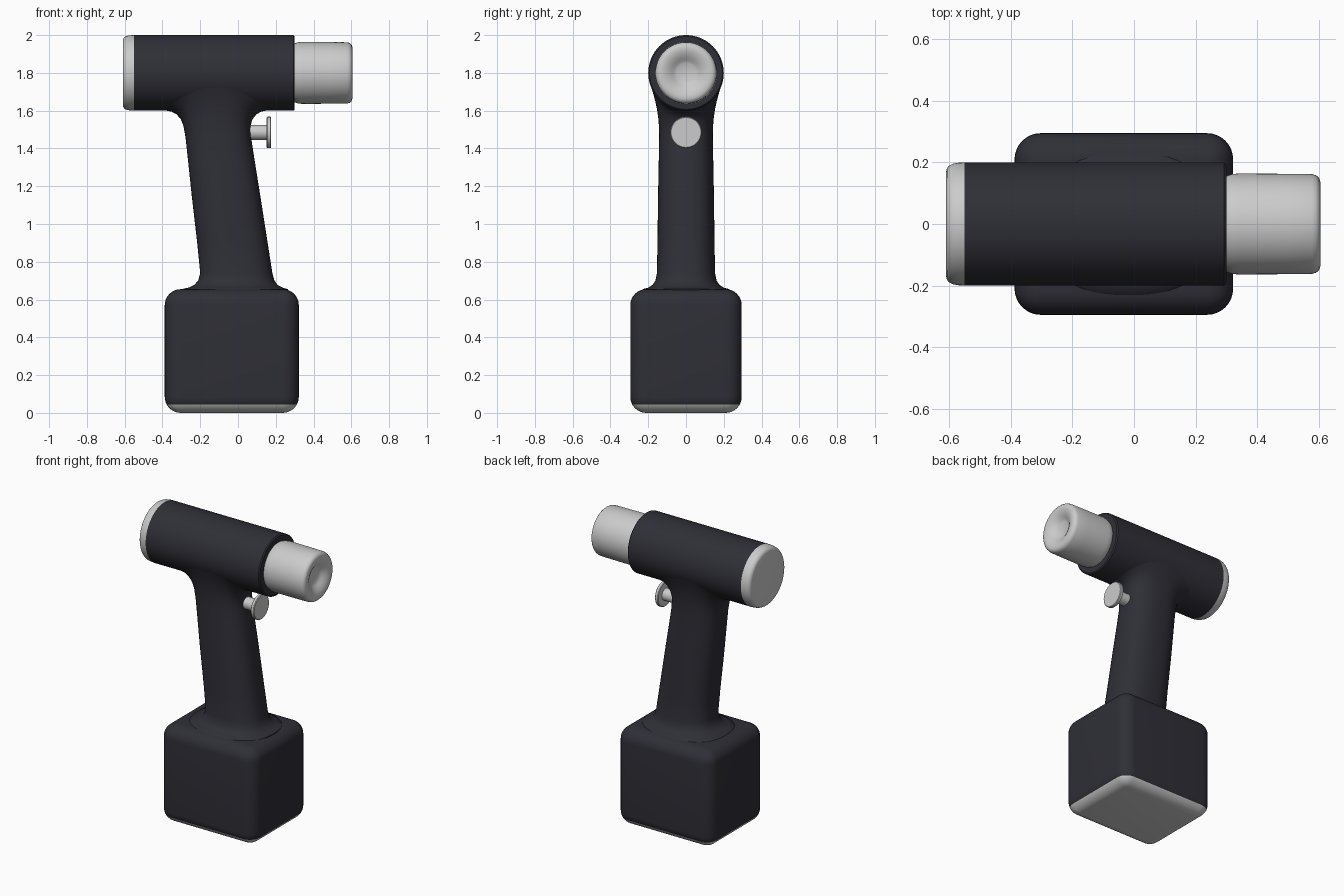
import bpy, bmesh, math
from mathutils import Matrix

if "Cube" in bpy.data.objects:
    bpy.data.objects.remove(bpy.data.objects["Cube"])


def material(name, rgb):
    m = bpy.data.materials.new(name)
    m.diffuse_color = (*rgb, 1)
    m.use_nodes = True
    m.node_tree.nodes["Principled BSDF"].inputs["Base Color"].default_value = m.diffuse_color
    return m


DARK = material("charcoal", (0.028, 0.028, 0.038))
GREY = material("light_grey", (0.6, 0.6, 0.6))


def finish(name, bm, mats, angle=35):
    bmesh.ops.recalc_face_normals(bm, faces=bm.faces)
    me = bpy.data.meshes.new(name)
    bm.to_mesh(me)
    bm.free()
    for m in mats:
        me.materials.append(m)
    ob = bpy.data.objects.new(name, me)
    bpy.context.collection.objects.link(ob)
    bpy.ops.object.select_all(action='DESELECT')
    ob.select_set(True)
    bpy.context.view_layer.objects.active = ob
    bpy.ops.object.shade_smooth_by_angle(angle=math.radians(angle))
    return ob


def loft(bm, rings):
    """Skin a list of closed point rings and cap both ends."""
    vs = [[bm.verts.new(p) for p in r] for r in rings]
    n = len(vs[0])
    for a, b in zip(vs, vs[1:]):
        for i in range(n):
            j = (i + 1) % n
            bm.faces.new((a[i], a[j], b[j], b[i]))
    bm.faces.new(vs[0])
    bm.faces.new(vs[-1])


def lathe(name, profile, z, mat, n=64):
    """Turn (x, radius) pairs around an axis along x at height z."""
    bm = bmesh.new()
    loft(bm, [[(x, r * math.cos(2 * math.pi * i / n), z + r * math.sin(2 * math.pi * i / n))
               for i in range(n)] for x, r in profile])
    return finish(name, bm, [mat])


# Motor barrel, rear cap and front nozzle with a shallow dimple
lathe("barrel", [(-0.55, 0.2), (0.293, 0.2), (0.3, 0.193)], 1.8, DARK)
lathe("rear_cap", [(-0.61, 0.172), (-0.607, 0.182), (-0.6, 0.19), (-0.588, 0.196),
                   (-0.57, 0.199), (-0.55, 0.2)], 1.8, GREY)
lathe("nozzle", [(0.29, 0.15), (0.303, 0.157), (0.318, 0.162), (0.34, 0.164), (0.5, 0.163),
                 (0.578, 0.162), (0.592, 0.158), (0.601, 0.15), (0.605, 0.138), (0.604, 0.12),
                 (0.598, 0.1), (0.587, 0.08), (0.576, 0.065), (0.568, 0.05)], 1.8, GREY)

# Trigger button on its stem
lathe("trigger_stem", [(0.0, 0.04), (0.155, 0.04)], 1.485, GREY, 32)
lathe("trigger_button", [(0.152, 0.079), (0.156, 0.083), (0.172, 0.083), (0.176, 0.079)],
      1.485, GREY, 48)

# Handle: (z, back x, front x, half width, how far the ring wraps onto the barrel)
sections = [(0.63, -0.31, 0.27, 0.24, 0), (0.655, -0.3, 0.265, 0.23, 0),
            (0.663, -0.262, 0.236, 0.2, 0), (0.677, -0.232, 0.21, 0.178, 0),
            (0.7, -0.211, 0.193, 0.162, 0), (0.74, -0.2, 0.182, 0.154, 0),
            (0.9, -0.216, 0.157, 0.151, 0), (1.15, -0.245, 0.118, 0.148, 0),
            (1.35, -0.266, 0.086, 0.144, 0), (1.46, -0.278, 0.069, 0.142, 0.15),
            (1.52, -0.289, 0.066, 0.145, 0.45), (1.555, -0.303, 0.077, 0.153, 0.7),
            (1.58, -0.325, 0.097, 0.163, 0.85), (1.595, -0.352, 0.122, 0.174, 0.95),
            (1.602, -0.39, 0.16, 0.187, 1)]
rings = []
N = 64
for z, x0, x1, hy, wrap in sections:
    ring = []
    for i in range(N):
        c, s = math.cos(2 * math.pi * i / N), math.sin(2 * math.pi * i / N)
        px = math.copysign(abs(c) ** 0.8, c)
        y = hy * math.copysign(abs(s) ** 0.8, s)
        lift = wrap * (0.2 - math.sqrt(max(0, 0.04 - y * y)))
        ring.append(((x0 + x1) / 2 + px * (x1 - x0) / 2, y, z + lift))
    rings.append(ring)
bm = bmesh.new()
loft(bm, rings)
finish("handle", bm, [DARK], 60)

# Rounded battery base with a grey bottom
bm = bmesh.new()
bmesh.ops.create_cube(bm, size=1, matrix=Matrix.Translation((-0.033, 0, 0.3275))
                      @ Matrix.Diagonal((0.71, 0.59, 0.655, 1)))
bmesh.ops.bevel(bm, geom=bm.edges[:], offset=0.085, segments=8, profile=0.5, affect='EDGES')
bmesh.ops.bisect_plane(bm, geom=bm.verts[:] + bm.edges[:] + bm.faces[:],
                       plane_co=(0, 0, 0.045), plane_no=(0, 0, 1))
for f in bm.faces:
    f.material_index = 1 if f.calc_center_median().z < 0.045 else 0
finish("battery_base", bm, [DARK, GREY])
